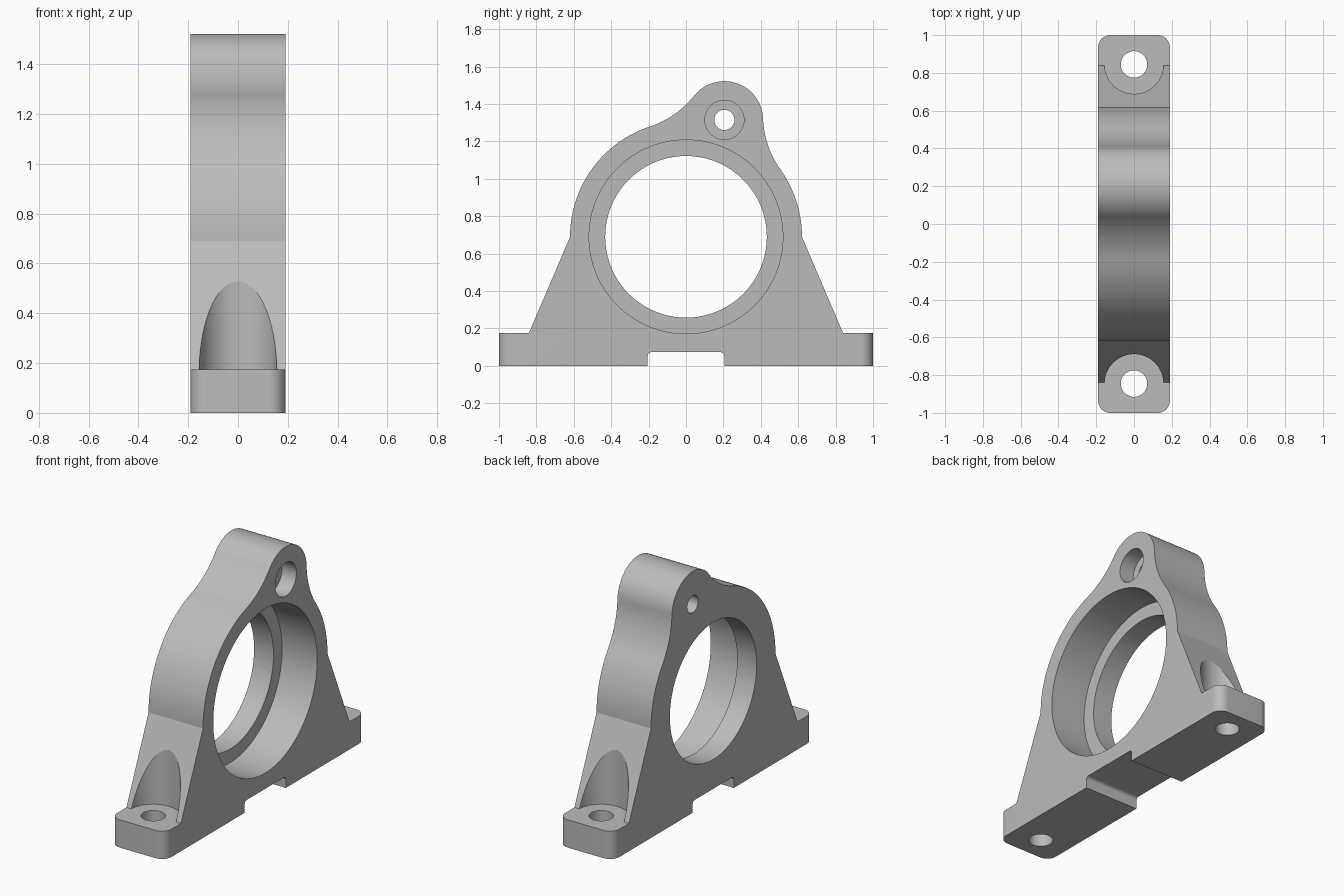
import bpy, bmesh, math
from mathutils import Vector

if "Cube" in bpy.data.objects:
    bpy.data.objects.remove(bpy.data.objects["Cube"], do_unlink=True)

HALF = 0.19          # half thickness of the bracket
FOOT = 0.175         # height of the mounting feet
BORE = Vector((0, 0.69))
LUG = Vector((0.205, 1.315))
BOLT_Y = 0.845

metal = bpy.data.materials.new("plain grey metal")
metal.use_nodes = True
grey = (0.5, 0.5, 0.5, 1)
metal.diffuse_color = grey
metal.node_tree.nodes["Principled BSDF"].inputs["Base Color"].default_value = grey


def arc(center, r, a0, a1, n):
    """Points on an arc, angles in radians."""
    return [Vector((center[0] + r * math.cos(a0 + (a1 - a0) * i / n),
                    center[1] + r * math.sin(a0 + (a1 - a0) * i / n)))
            for i in range(n + 1)]


def prism(name, pts, axis, lo, hi):
    """Extrude a closed outline along x (outline in y, z) or z (outline in x, y)."""
    place = {"x": lambda p, t: (t, p[0], p[1]), "z": lambda p, t: (p[0], p[1], t)}[axis]
    bm = bmesh.new()
    face = bm.faces.new([bm.verts.new(place(p, lo)) for p in pts])
    ext = bmesh.ops.extrude_face_region(bm, geom=[face])
    shift = Vector(place((0, 0), hi - lo))
    bmesh.ops.translate(bm, vec=shift,
                        verts=[v for v in ext["geom"] if isinstance(v, bmesh.types.BMVert)])
    bmesh.ops.recalc_face_normals(bm, faces=bm.faces)
    mesh = bpy.data.meshes.new(name)
    bm.to_mesh(mesh)
    bm.free()
    obj = bpy.data.objects.new(name, mesh)
    bpy.context.collection.objects.link(obj)
    mesh.materials.append(metal)
    return obj


def disc(name, center, r, axis, lo, hi, n=96):
    return prism(name, arc(center, r, 0, math.tau, n)[:-1], axis, lo, hi)


def boolean(target, cutter, operation="DIFFERENCE"):
    mod = target.modifiers.new(cutter.name, "BOOLEAN")
    mod.operation, mod.solver, mod.object = operation, "EXACT", cutter
    bpy.context.view_layer.objects.active = target
    bpy.ops.object.modifier_apply(modifier=mod.name)
    bpy.data.objects.remove(cutter, do_unlink=True)


# Outline: feet, sloping webs, round housing blended into the offset lug
R_HOUSE, R_LUG, R_BLEND = 0.62, 0.207, 0.51
between = LUG - BORE
d = between.length
a, b = R_HOUSE + R_BLEND, R_LUG + R_BLEND
lean = math.atan2(between.y, between.x)
spread = math.acos((a * a + d * d - b * b) / (2 * a * d))


def blend(side):
    """Blend centre, its angle from the bore, and its angle from the lug."""
    ang = lean + side * spread
    c = BORE + a * Vector((math.cos(ang), math.sin(ang)))
    to_c = c - LUG
    return c, ang, math.atan2(to_c.y, to_c.x)


cr, hr, lr = blend(-1)
cl, hl, ll = blend(1)
outline = [Vector(p) for p in ((-1, 0), (1, 0), (1, FOOT), (0.84, FOOT))]
outline += arc(BORE, R_HOUSE, 0, hr, 20)
outline += arc(cr, R_BLEND, hr + math.pi, lr + math.pi, 16)[1:]
outline += arc(LUG, R_LUG, lr, ll, 36)[1:]
outline += arc(cl, R_BLEND, ll - math.pi, hl - math.pi, 16)[1:]
outline += arc(BORE, R_HOUSE, hl, math.pi, 32)[1:]
outline += [Vector((-0.84, FOOT)), Vector((-1, FOOT))]
bracket = prism("bearing_bracket", outline, "x", -HALF, HALF)

# Rounded foot corners
r = 0.065
plan = []
for i, (sx, sy) in enumerate(((1, 1), (-1, 1), (-1, -1), (1, -1))):
    plan += arc((sx * (HALF - r), sy * (1 - r)), r, i * math.pi / 2, (i + 1) * math.pi / 2, 10)
boolean(bracket, prism("footprint", plan, "z", -0.1, 1.7), "INTERSECT")

# Stepped main bore, and stepped lug hole, both wide on the +x side
boolean(bracket, disc("bore", BORE, 0.432, "x", -0.5, 0.5, 128))
boolean(bracket, disc("bearing_seat", BORE, 0.518, "x", -0.055, 0.5, 128))
boolean(bracket, disc("lug_hole", LUG, 0.054, "x", -0.5, 0.5, 48))
boolean(bracket, disc("lug_counterbore", LUG, 0.105, "x", 0.09, 0.5, 64))

# Bolt holes and bolt head clearance in both feet
for s in (-1, 1):
    boolean(bracket, disc("bolt_hole", (0, s * BOLT_Y), 0.07, "z", -0.1, 0.4, 48))
    boolean(bracket, disc("bolt_clearance", (0, s * BOLT_Y), 0.156, "z", FOOT, 0.8, 72))

# Relief slot under the base
q = 0.02
slot = [Vector((-0.205, -0.1)), Vector((0.205, -0.1))]
slot += arc((0.205 - q, 0.073 - q), q, 0, math.pi / 2, 6)
slot += arc((q - 0.205, 0.073 - q), q, math.pi / 2, math.pi, 6)
boolean(bracket, prism("slot", slot, "x", -0.5, 0.5))

# Smooth curved walls, keep machined edges crisp
bpy.ops.object.select_all(action="DESELECT")
bracket.select_set(True)
bpy.context.view_layer.objects.active = bracket
bpy.ops.object.shade_smooth_by_angle(angle=math.radians(20))
